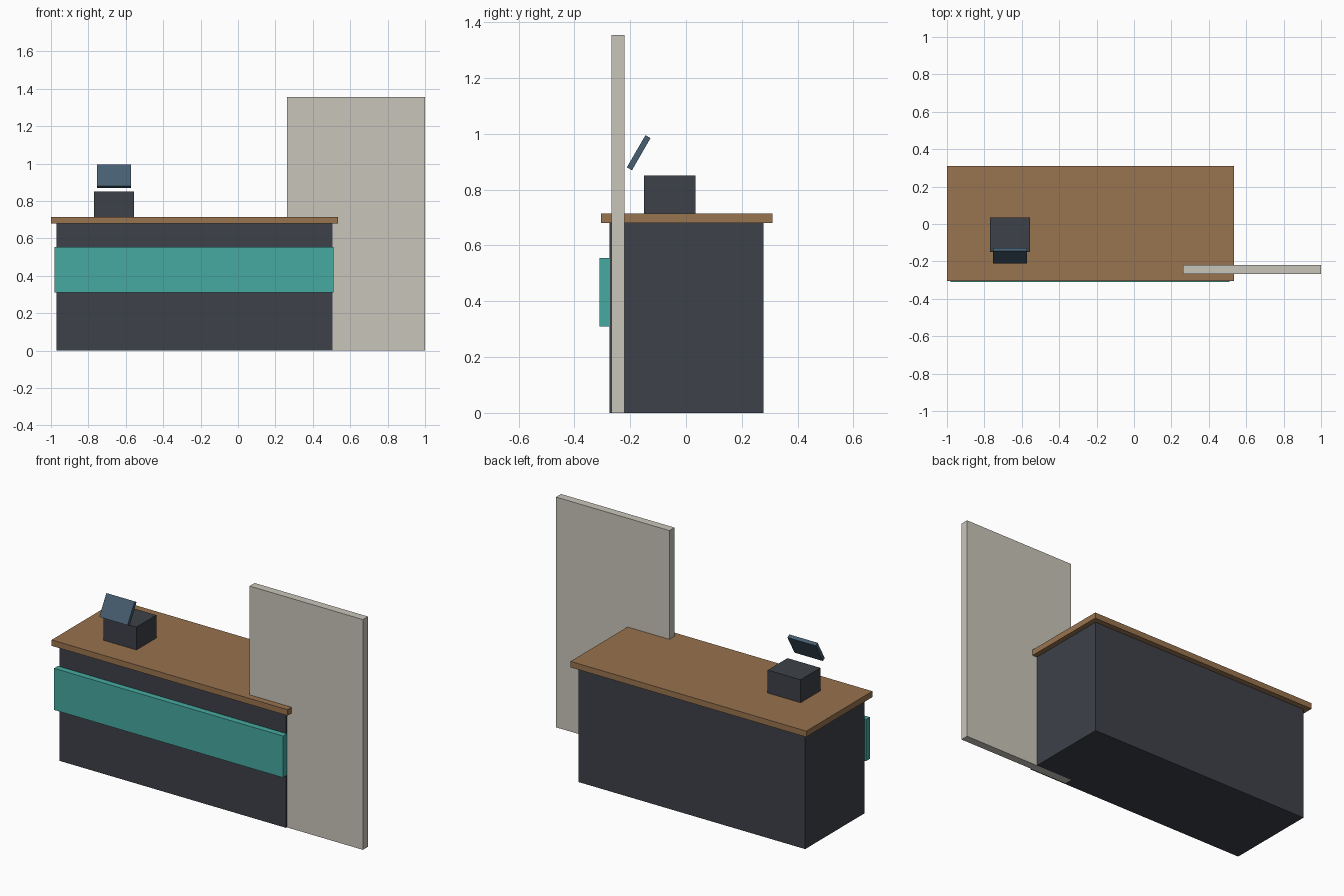
import bpy
from math import radians

cube = bpy.data.objects.get("Cube")
if cube:
    bpy.data.objects.remove(cube, do_unlink=True)


def material(name, hex_code):
    """Flat material from an sRGB hex code."""
    srgb = [int(hex_code[i:i + 2], 16) / 255 for i in (0, 2, 4)]
    colour = [((c + 0.055) / 1.055) ** 2.4 for c in srgb] + [1.0]
    mat = bpy.data.materials.new(name)
    mat.use_nodes = True
    mat.diffuse_color = colour
    mat.node_tree.nodes["Principled BSDF"].inputs["Base Color"].default_value = colour
    return mat


def box(name, mat, x, y, z, tilt=0.0):
    """Box spanning the given (min, max) ranges, tilted about x."""
    spans = (x, y, z)
    bpy.ops.mesh.primitive_cube_add(size=1, location=[(a + b) / 2 for a, b in spans])
    obj = bpy.context.object
    obj.name = name
    obj.scale = [b - a for a, b in spans]
    bpy.ops.object.transform_apply(location=False, rotation=False, scale=True)
    obj.rotation_euler.x = radians(tilt)
    obj.data.materials.append(mat)
    return obj


charcoal = material("charcoal", "3d4148")
wood = material("warm wood", "98734e")
teal = material("teal", "46aaa1")
cream = material("pale grey", "c9c6ba")
blue = material("slate blue", "465e70")

# Counter with overhanging worktop and front band
box("counter_body", charcoal, (-0.97, 0.505), (-0.275, 0.277), (0, 0.68))
box("worktop", wood, (-1.0, 0.535), (-0.305, 0.31), (0.68, 0.715))
box("front_band", teal, (-0.98, 0.51), (-0.31, -0.273), (0.31, 0.555))

# Upright screen wall at the left end
box("side_partition", cream, (0.262, 1.0), (-0.267, -0.22), (0, 1.355))

# Till and its tilted display
box("till_base", charcoal, (-0.77, -0.556), (-0.15, 0.034), (0.715, 0.85))
box("till_display", blue, (-0.755, -0.571), (-0.18, -0.159), (0.866, 0.999), tilt=-30)
